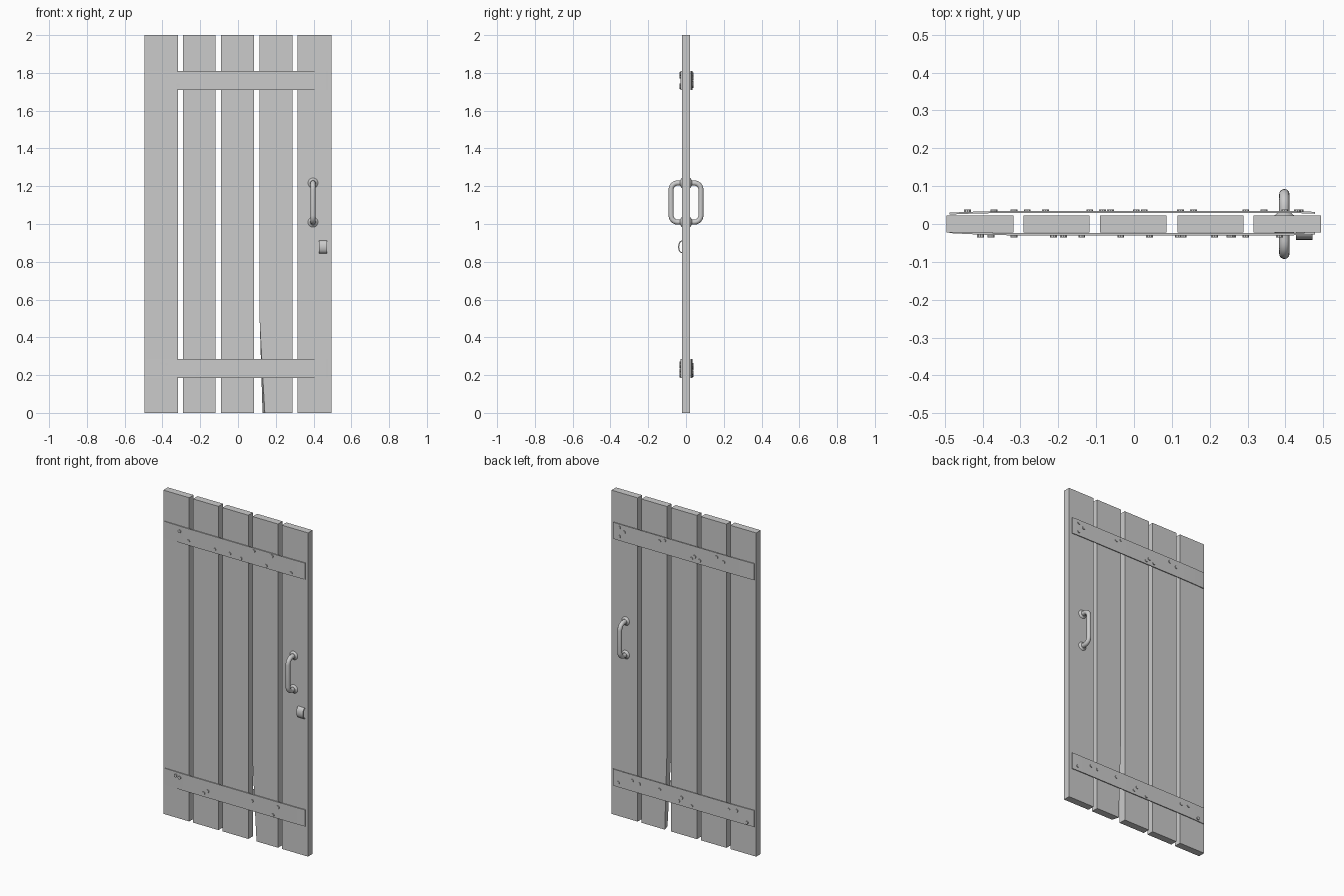
import bpy, bmesh, math
from mathutils import Matrix, Vector

if "Cube" in bpy.data.objects:
    bpy.data.objects.remove(bpy.data.objects["Cube"])


def finish(bm, name, smooth=False):
    bmesh.ops.recalc_face_normals(bm, faces=bm.faces)
    me = bpy.data.meshes.new(name)
    bm.to_mesh(me)
    bm.free()
    ob = bpy.data.objects.new(name, me)
    bpy.context.collection.objects.link(ob)
    if smooth:
        bpy.ops.object.select_all(action='DESELECT')
        ob.select_set(True)
        bpy.context.view_layer.objects.active = ob
        bpy.ops.object.shade_smooth_by_angle(angle=math.radians(35))
    return ob


def extrude_profile(name, points, offset, smooth=False):
    bm = bmesh.new()
    face = bm.faces.new([bm.verts.new(p) for p in points])
    ext = bmesh.ops.extrude_face_region(bm, geom=[face])
    verts = [g for g in ext['geom'] if isinstance(g, bmesh.types.BMVert)]
    bmesh.ops.translate(bm, verts=verts, vec=offset)
    return finish(bm, name, smooth)


def add_disc(bm, x, y, z, r1, r2, depth, segments):
    # Cone or cylinder whose axis runs along y, r1 end facing -y
    m = Matrix.Translation((x, y, z)) @ Matrix.Rotation(-math.pi / 2, 4, 'X')
    bmesh.ops.create_cone(bm, cap_ends=True, segments=segments,
                          radius1=r1, radius2=r2, depth=depth, matrix=m)


# Vertical planks; the fourth has a worn lower left edge
T = 0.022
planks = [(-0.495, -0.318), (-0.292, -0.118), (-0.09, 0.086),
          (0.115, 0.289), (0.315, 0.494)]
for i, (a, b) in enumerate(planks):
    outline = [(a, -T, 0), (b, -T, 0), (b, -T, 2), (a, -T, 2)]
    if i == 3:
        outline.append((a, -T, 0.48))
    plank = extrude_profile(f"plank_{i + 1}", outline, (0, 2 * T, 0))
    if i == 3:
        for v in plank.data.vertices:
            if v.co.z < 0.01 and v.co.x < 0.2:
                v.co.x = 0.142 if v.co.y < 0 else 0.13

# Metal straps, slightly bent in at the ends: (x, front y, back y)
strap_stations = [(-0.487, 0.024, 0.030), (-0.44, 0.0265, 0.032),
                  (-0.38, 0.029, 0.0335), (-0.32, 0.030, 0.034),
                  (0.40, 0.030, 0.034), (0.44, 0.0295, 0.0335),
                  (0.478, 0.028, 0.032)]
for level, z in (("upper", 1.76), ("lower", 0.235)):
    for side, sign, col, thick in (("front", -1, 1, 0.006), ("back", 1, 2, 0.005)):
        outer = [(s[0], sign * s[col], z - 0.051) for s in strap_stations]
        inner = [(s[0], sign * max(s[col] - thick, 0.0215), z - 0.051)
                 for s in reversed(strap_stations)]
        extrude_profile(f"{level}_{side}_strap", outer + inner, (0, 0, 0.102), True)

# Rivets scattered along each strap: (x, height offset)
rivets = {
    ("upper", "front"): [(-.378, .02), (-.317, -.025), (-.138, -.028), (-.035, -.027),
                         (.041, -.035), (.13, .033), (.213, -.035), (.254, .035), (.384, -.035)],
    ("lower", "front"): [(-.405, .028), (-.378, .023), (-.213, -.028), (-.186, -.01),
                         (.117, .012), (.26, -.038), (.295, .02)],
    ("upper", "back"): [(.432, .031), (.432, -.025), (.398, .01), (.157, .02), (.123, .033),
                        (-.062, -.03), (-.083, -.012), (-.117, -.028), (-.234, .026), (-.282, .008)],
    ("lower", "back"): [(.439, -.023), (.343, .015), (.295, .008), (.157, .01), (.027, -.025),
                        (.006, 0), (-.062, -.033), (-.317, .012), (-.37, .02), (-.44, -.035)],
}
for (level, side), spots in rivets.items():
    bm = bmesh.new()
    z0 = 1.76 if level == "upper" else 0.235
    y = -0.0305 if side == "front" else 0.0335
    for x, dz in spots:
        add_disc(bm, x, y, z0 + dz, 0.0095, 0.0095, 0.010, 10)
    finish(bm, f"{level}_{side}_rivets", True)

# Pull handles swept along a rounded bracket path, with flared bases
HX, Z0, Z1, OUT, R = 0.397, 1.01, 1.217, 0.079, 0.035
path = [(0.02, Z0)]
for cz, start in ((Z0 + R, -90), (Z1 - R, 0)):
    for k in range(7):
        t = math.radians(start + 15 * k)
        path.append((OUT - R + R * math.cos(t), cz + R * math.sin(t)))
path.append((0.02, Z1))
for side, sign in (("front", -1), ("back", 1)):
    bm = bmesh.new()
    rings = []
    for i, (y, z) in enumerate(path):
        p, q = path[max(i - 1, 0)], path[min(i + 1, len(path) - 1)]
        tan = Vector((0, q[0] - p[0], q[1] - p[1])).normalized()
        nor = tan.cross(Vector((1, 0, 0)))
        ring = []
        for k in range(16):
            a = 2 * math.pi * k / 16
            c = Vector((HX, y, z)) + 0.0135 * (math.cos(a) * Vector((1, 0, 0)) + math.sin(a) * nor)
            ring.append(bm.verts.new((c.x, sign * c.y, c.z)))
        rings.append(ring)
    for r, s in zip(rings, rings[1:]):
        for k in range(16):
            bm.faces.new((r[k], r[k - 1], s[k - 1], s[k]))
    bm.faces.new(rings[0])
    bm.faces.new(rings[-1])
    finish(bm, f"{side}_handle", True)

    bm = bmesh.new()
    for z in (Z0, Z1):
        wide, narrow = 0.028, 0.015
        r1, r2 = (narrow, wide) if sign < 0 else (wide, narrow)
        add_disc(bm, HX, sign * 0.026, z, r1, r2, 0.010, 20)
    finish(bm, f"{side}_handle_bases", True)

# Small curved lock cover below the front handle
arc = []
for k in range(9):
    t = math.pi * k / 8
    arc.append((-0.022 - 0.020 * math.sin(t), 0.879 - 0.034 * math.cos(t)))
back = [(y + 0.006 * math.sin(math.pi * k / 8), 0.879 + (z - 0.879) * 0.82)
        for k, (y, z) in enumerate(arc)]
extrude_profile("lock_cover", [(0.428, y, z) for y, z in arc + back[::-1]],
                (0.044, 0, 0), True)
